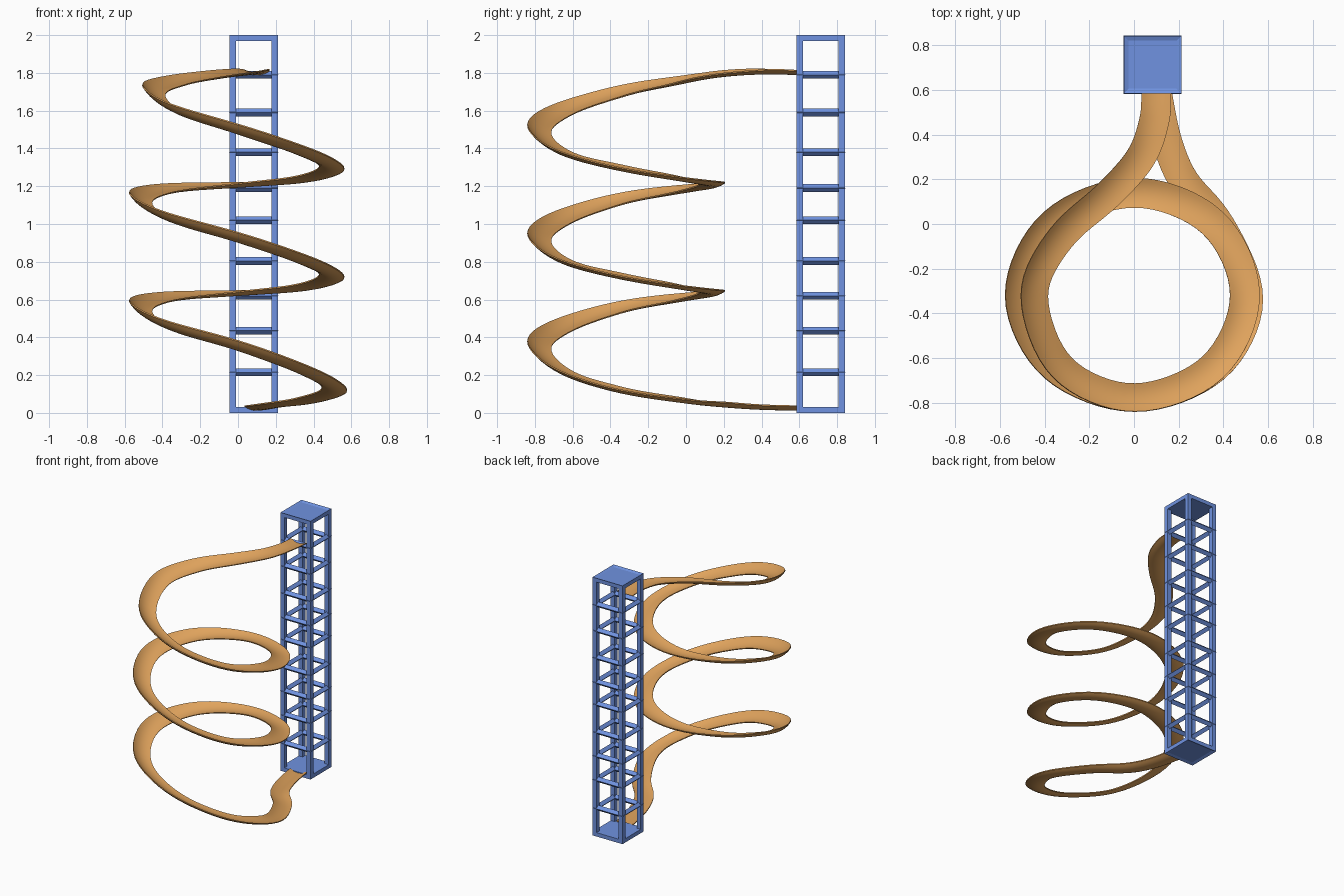
import bpy, bmesh, math
from mathutils import Vector

if "Cube" in bpy.data.objects:
    bpy.data.objects.remove(bpy.data.objects["Cube"])


def material(name, rgb):
    m = bpy.data.materials.new(name)
    m.diffuse_color = (*rgb, 1)
    m.use_nodes = True
    m.node_tree.nodes["Principled BSDF"].inputs["Base Color"].default_value = m.diffuse_color
    return m


BLUE = material("blue_paint", (0.16, 0.29, 0.75))
ORANGE = material("orange_plastic", (0.75, 0.37, 0.11))
CX, CY, HALF = 0.083, 0.7135, 0.1285   # tower centre and half width


def finish(bm, name, mat):
    bmesh.ops.recalc_face_normals(bm, faces=bm.faces)
    me = bpy.data.meshes.new(name)
    bm.to_mesh(me)
    bm.free()
    me.materials.append(mat)
    ob = bpy.data.objects.new(name, me)
    bpy.context.collection.objects.link(ob)
    return ob


def box(bm, centre, size):
    vs = bmesh.ops.create_cube(bm, size=1)["verts"]
    for v in vs:
        v.co = Vector([c + a * s for c, a, s in zip(centre, v.co, size)])


# Four corner posts
POST = 0.034
bm = bmesh.new()
for sx in (-1, 1):
    for sy in (-1, 1):
        d = HALF - POST / 2
        box(bm, (CX + sx * d, CY + sy * d, 1.0), (POST, POST, 1.98))
finish(bm, "tower_posts", BLUE)

# Top and bottom plates, each with a shallow recessed panel outside
for name, z, side in (("bottom_plate", 0.015, -1), ("top_plate", 1.985, 1)):
    bm = bmesh.new()
    box(bm, (CX, CY, z), (2 * HALF, 2 * HALF, 0.03))
    bm.normal_update()
    face = [f for f in bm.faces if f.normal.z * side > 0.9]
    bmesh.ops.inset_region(bm, faces=face, thickness=0.03, depth=-0.008)
    finish(bm, name, BLUE)

# Square rungs with a diamond section and mitred corners, ridge just proud of the posts
R = 0.021
bm = bmesh.new()
for z in (0.215, 0.435, 0.62, 0.805, 1.02, 1.19, 1.38, 1.59, 1.79):
    loops = []
    for off, dz in ((0, 0), (R, R), (2 * R, 0), (R, -R)):
        h = HALF + 0.002 - off
        loops.append([bm.verts.new((CX + sx * h, CY + sy * h, z + dz))
                      for sx, sy in ((-1, -1), (1, -1), (1, 1), (-1, 1))])
    for i in range(4):
        a, b = loops[i], loops[(i + 1) % 4]
        for j in range(4):
            k = (j + 1) % 4
            bm.faces.new((a[j], a[k], b[k], b[j]))
finish(bm, "tower_rungs", BLUE)

# Slide path: x, y, z, bank (outer edge height minus inner edge height)
path = [(0.10, 0.60, 1.802, 0.0), (0.092, 0.47, 1.807, 0.0),
        (0.03, 0.30, 1.802, 0.015), (-0.12, 0.13, 1.785, 0.03),
        (-0.33, -0.06, 1.75, 0.05), (-0.45, -0.32, 1.70, 0.065),
        (-0.325, -0.645, 1.60, 0.065), (0, -0.78, 1.495, 0.05)]
loop = [(0.35, -0.645, 1.375, 0.02), (0.495, -0.32, 1.29, -0.015),
        (0.35, 0.005, 1.235, -0.015), (0, 0.14, 1.207, 0.005),
        (-0.365, 0.005, 1.182, 0.04), (-0.52, -0.32, 1.13, 0.065),
        (-0.365, -0.645, 1.03, 0.065), (0, -0.78, 0.922, 0.05)]
for n in range(2):
    path += [(x, y, z - 0.573 * n, b) for x, y, z, b in loop]
path += [(0.36, -0.645, 0.215, 0.02), (0.51, -0.34, 0.118, -0.015),
         (0.385, -0.01, 0.066, -0.015), (0.225, 0.19, 0.045, 0.0),
         (0.145, 0.38, 0.032, 0.0), (0.10, 0.60, 0.026, 0.0)]
path = [Vector(p) for p in path]

# Interpolate the path (Catmull-Rom), then even out its curvature without shrinking
STEPS = 8
pts = []
ext = [2 * path[0] - path[1]] + path + [2 * path[-1] - path[-2]]
for i in range(1, len(ext) - 2):
    a, b, c, d = ext[i - 1:i + 3]
    for s in range(STEPS):
        t = s / STEPS
        pts.append(0.5 * (2 * b + (c - a) * t + (2 * a - 5 * b + 4 * c - d) * t ** 2
                          + (3 * b - a - 3 * c + d) * t ** 3))
pts.append(path[-1])
for n in range(60):
    w = (0.5, -0.51)[n % 2]
    pts = [pts[0]] + [b + ((a + c) / 2 - b) * w
                      for a, b, c in zip(pts, pts[1:], pts[2:])] + [pts[-1]]

# Shallow trough section swept along the path
W, N = 0.067, 8
us = [-1 + 2 * i / N for i in range(N + 1)]
section = [(u * W, 0.013 - 0.016 * (1 - u * u)) for u in us]
section += [(u * W, 0.006 - 0.021 * (1 - u * u)) for u in reversed(us)]
bm = bmesh.new()
rings = []
for i, p in enumerate(pts):
    tan = (pts[min(i + 1, len(pts) - 1)] - pts[max(i - 1, 0)]).xyz.normalized()
    outward = Vector((tan.y, -tan.x, 0)).normalized()
    outward = (outward + Vector((0, 0, p.w / (2 * W)))).normalized()
    up = outward.cross(tan).normalized()
    rings.append([bm.verts.new(p.xyz + outward * u + up * v) for u, v in section])
for a, b in zip(rings, rings[1:]):
    for j in range(len(section)):
        k = (j + 1) % len(section)
        bm.faces.new((a[j], a[k], b[k], b[j]))
bm.faces.new(rings[0])
bm.faces.new(rings[-1])
slide = finish(bm, "spiral_slide", ORANGE)
bpy.context.view_layer.objects.active = slide
slide.select_set(True)
bpy.ops.object.shade_smooth_by_angle(angle=math.radians(40))
